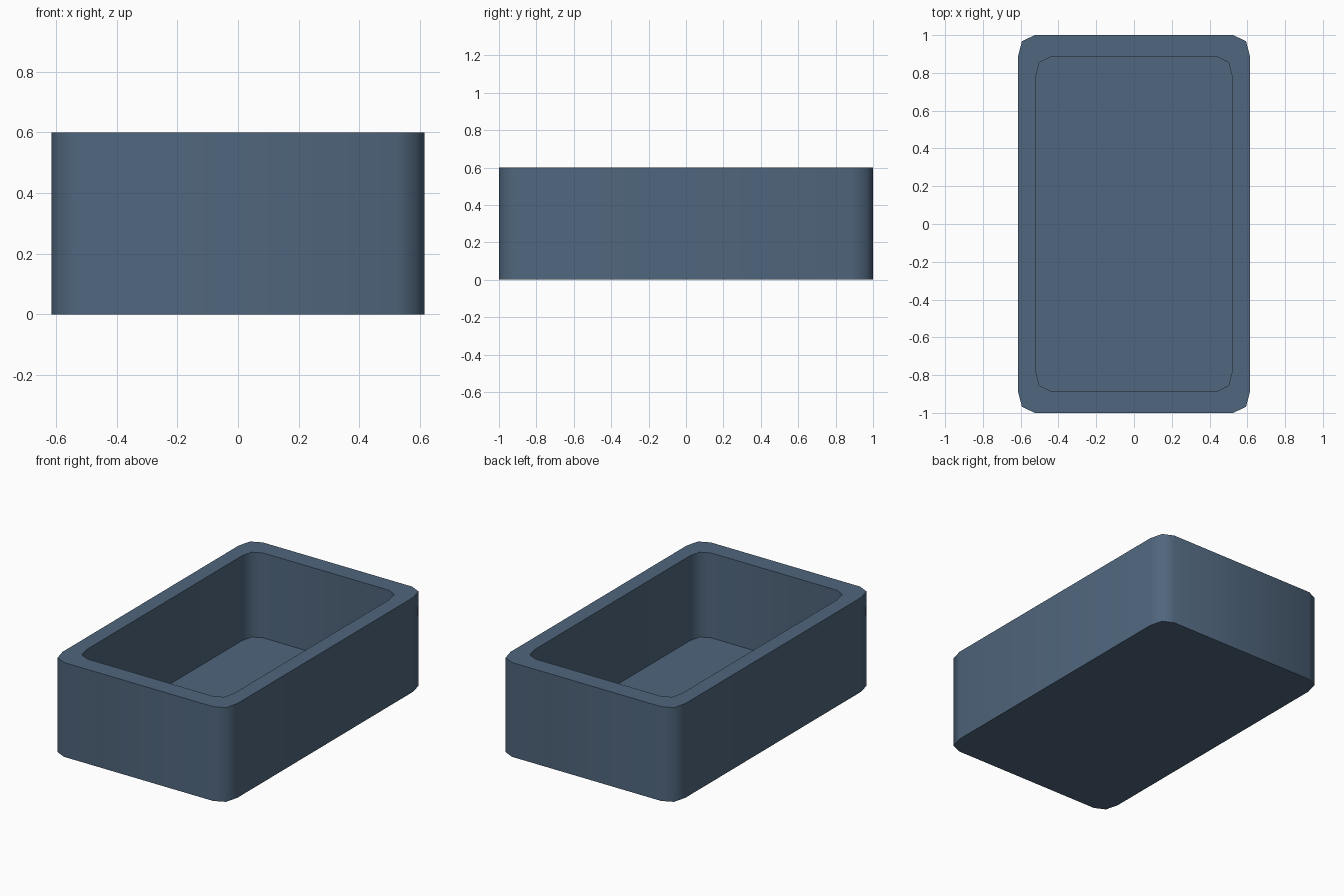
import bpy, bmesh, math

if "Cube" in bpy.data.objects:
    bpy.data.objects.remove(bpy.data.objects["Cube"])

HEIGHT, FLOOR = 0.6, 0.06
# one chamfered corner of the outline, mirrored to all four quadrants
CORNER = [(0.615, 0.885), (0.593, 0.968), (0.525, 1.0)]
INNER = (0.845, 0.883)


def outline(sx=1.0, sy=1.0):
    c = [(x * sx, y * sy) for x, y in CORNER]
    r = c[::-1]
    return (c + [(-x, y) for x, y in r] + [(-x, -y) for x, y in c]
            + [(x, -y) for x, y in r])


def ring(bm, pts, z):
    return [bm.verts.new((x, y, z)) for x, y in pts]


def bridge(bm, a, b):
    n = len(a)
    for i in range(n):
        j = (i + 1) % n
        bm.faces.new((a[i], a[j], b[j], b[i]))


# open tray: underside, outer wall, rim, inner wall, floor
bm = bmesh.new()
rings = [ring(bm, outline(), 0), ring(bm, outline(), HEIGHT),
         ring(bm, outline(*INNER), HEIGHT), ring(bm, outline(*INNER), FLOOR)]
bm.faces.new(rings[0][::-1])
for a, b in zip(rings, rings[1:]):
    bridge(bm, a, b)
bm.faces.new(rings[-1])
bmesh.ops.recalc_face_normals(bm, faces=bm.faces)

mesh = bpy.data.meshes.new("tray")
bm.to_mesh(mesh)
bm.free()
tray = bpy.data.objects.new("tray", mesh)
bpy.context.collection.objects.link(tray)

# slate blue colour
mat = bpy.data.materials.new("slate blue")
mat.diffuse_color = (0.08, 0.133, 0.205, 1)
mat.use_nodes = True
mat.node_tree.nodes["Principled BSDF"].inputs["Base Color"].default_value = mat.diffuse_color
mesh.materials.append(mat)

# smooth rounded corners, sharp rims
bpy.context.view_layer.objects.active = tray
tray.select_set(True)
bpy.ops.object.shade_smooth_by_angle(angle=math.radians(60))
